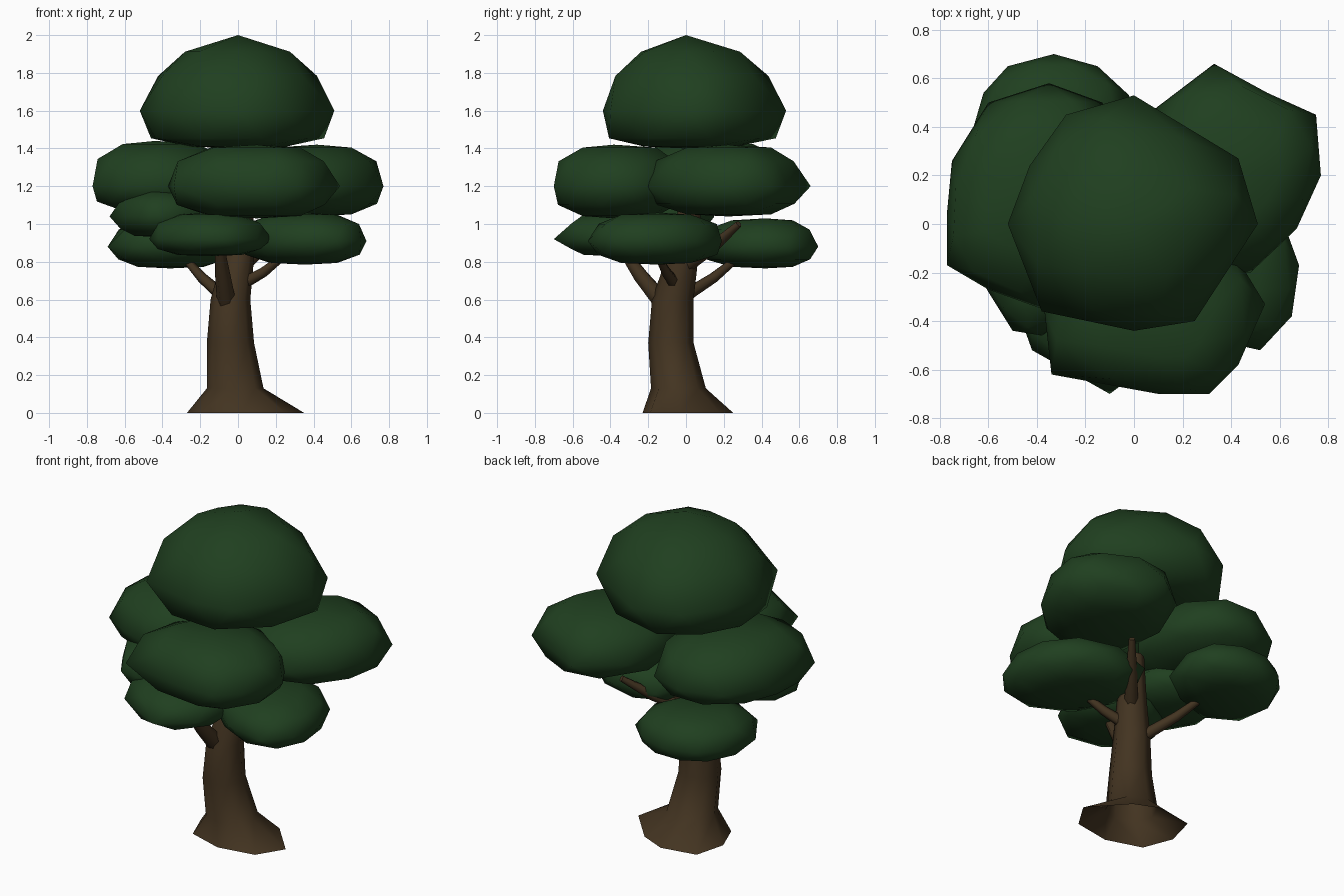
import bpy, bmesh, math
from mathutils import Vector

cube = bpy.data.objects.get("Cube")
if cube:
    bpy.data.objects.remove(cube, do_unlink=True)


def make_material(name, colour):
    mat = bpy.data.materials.new(name)
    mat.use_nodes = True
    mat.diffuse_color = colour
    mat.node_tree.nodes["Principled BSDF"].inputs["Base Color"].default_value = colour
    return mat


LEAF = make_material("leaf green", (0.014, 0.05, 0.014, 1))
BARK = make_material("bark brown", (0.056, 0.034, 0.015, 1))


def loft(name, rings, mat, angle, twists=None):
    """Skin a stack of rings, open below; a ring of one point closes to a tip.
    A twist of 1 or 0 tells which way a half-step ring is zigzagged to the next."""
    bm = bmesh.new()
    loops = [[bm.verts.new(p) for p in ring] for ring in rings]
    for k, (low, high) in enumerate(zip(loops, loops[1:])):
        n = max(len(low), len(high))
        for i in range(n):
            j = (i + 1) % n
            if len(low) == 1:
                bm.faces.new((low[0], high[j], high[i]))
            elif len(high) == 1:
                bm.faces.new((low[i], low[j], high[0]))
            elif twists is None:
                bm.faces.new((low[i], low[j], high[j], high[i]))
            elif twists[k]:
                bm.faces.new((low[i], high[j], high[i]))
                bm.faces.new((low[i], low[j], high[j]))
            else:
                bm.faces.new((low[i], low[j], high[i]))
                bm.faces.new((low[j], high[j], high[i]))
    if len(loops[-1]) > 2:
        bm.faces.new(loops[-1])
    bmesh.ops.recalc_face_normals(bm, faces=bm.faces)
    mesh = bpy.data.meshes.new(name)
    bm.to_mesh(mesh)
    bm.free()
    obj = bpy.data.objects.new(name, mesh)
    bpy.context.collection.objects.link(obj)
    mesh.materials.append(mat)
    bpy.ops.object.select_all(action='DESELECT')
    obj.select_set(True)
    bpy.context.view_layer.objects.active = obj
    bpy.ops.object.shade_smooth_by_angle(angle=math.radians(angle))


# Cross-sections of a leaf clump, low to high: (outline scale, height share, half step)
FLAT = [(0, -1, 0), (.52, -.93, 0), (.93, -.58, 1), (1, 0, 0),
        (.92, .6, 1), (.52, .93, 0), (0, 1, 0)]
DOMED = [(0, -1, 0), (.5, -.95, 0), (.97, -.73, 1), (1, 0, 0),
         (.89, .46, 1), (.54, .78, 0), (0, 1, 0)]


def clump(name, outline, bottom, middle, top, profile=FLAT, centre=None):
    points = [Vector(p) for p in outline]
    centre = Vector(centre) if centre else sum(points, Vector((0, 0))) / len(points)
    halfway = [p.lerp(q, .5) for p, q in zip(points, points[1:] + points[:1])]
    rings = []
    for scale, share, half in profile:
        z = middle + share * (top - middle if share > 0 else middle - bottom)
        ring = [centre.lerp(p, scale) for p in (halfway if half else points)]
        rings.append([(p.x, p.y, z) for p in (ring if scale else [centre])])
    loft(name, rings, LEAF, 80, [half for _, _, half in profile])


# Crown
clump("crown_foliage",
      [(0, .53), (.43, .27), (.51, 0), (.25, -.4), (0, -.44),
       (-.38, -.36), (-.52, 0), (-.43, .24), (-.28, .45)],
      1.4, 1.6, 2, DOMED, (0, 0))

# Middle tier
clump("middle_foliage_side",
      [(-.77, -.17), (-.77, .05), (-.75, .26), (-.6, .5), (-.35, .58),
       (-.13, .5), (0, .2), (-.05, -.15), (-.35, -.36), (-.6, -.27)],
      1.06, 1.2, 1.44)
clump("middle_foliage_front",
      [(-.37, -.35), (-.34, -.62), (.1, -.7), (.31, -.7), (.43, -.58),
       (.54, -.33), (.4, -.1), (.05, .05), (-.22, -.1)],
      1.03, 1.2, 1.42)
clump("middle_foliage_back",
      [(.08, .47), (.33, .66), (.55, .54), (.75, .45), (.77, .2),
       (.67, -.02), (.48, -.2), (.15, -.2), (-.02, .12)],
      1.04, 1.2, 1.42)

# Lower tier
clump("lower_foliage_back",
      [(-.69, .3), (-.62, .54), (-.52, .65), (-.33, .7), (-.15, .65),
       (-.02, .53), (-.05, .25), (-.3, .08), (-.55, .08)],
      .765, .88, 1.03)
clump("lower_foliage_front",
      [(-.47, -.38), (-.42, -.52), (-.1, -.7), (.1, -.55), (.18, -.35),
       (.05, -.15), (-.2, -.1), (-.38, -.2)],
      .83, .92, 1.06)
clump("lower_foliage_left",
      [(.68, -.17), (.65, -.38), (.52, -.52), (.25, -.46), (.03, -.28),
       (0, .02), (.08, .19), (.4, .19), (.6, .05)],
      .785, .91, 1.06)
clump("lower_foliage_right",
      [(-.68, -.12), (-.6, -.28), (-.5, -.44), (-.38, -.46), (-.15, -.3),
       (-.1, -.05), (-.3, .15), (-.55, .1)],
      .93, 1.04, 1.18)


# Trunk: splayed foot, then centre x, centre y, radius x, radius y, height
SIDES = 8
FOOT = [(.35, -.03), (.16, .18), (0, .25), (-.22, .21),
        (-.27, .02), (-.2, -.16), (.02, -.23), (.25, -.19)]
TRUNK = [(-.015, -.04, .15, .145, .13),
         (-.04, -.08, .125, .12, .37), (-.04, -.07, .105, .11, .6),
         (0, -.02, .085, .085, .82), (.02, .02, .06, .06, 1.08)]
loft("trunk", [[(x, y, 0) for x, y in FOOT]]
     + [[(x + rx * math.cos(a), y + ry * math.sin(a), z)
         for a in (math.tau * i / SIDES for i in range(SIDES))]
        for x, y, rx, ry, z in TRUNK], BARK, 50)


# Branches: tapered limbs with a slight upward bend
def branch(name, start, end, radius):
    start, end = Vector(start), Vector(end)
    turn = (end - start).to_track_quat('Z', 'Y')
    rings = []
    for t, size in ((0, 1), (.5, .8), (1, .45)):
        centre = start.lerp(end, t) - Vector((0, 0, .06 * t * (1 - t)))
        rings.append([centre + turn @ Vector((math.cos(a), math.sin(a), 0)) * radius * size
                      for a in (math.tau * i / 6 for i in range(6))])
    loft(name, rings, BARK, 65)


branch("front_branch", (-.06, -.12, .58), (-.1, -.36, .9), .052)
branch("left_branch", (0, -.05, .67), (.27, -.16, .85), .035)
branch("back_right_branch", (-.07, -.02, .61), (-.31, .31, .85), .035)
branch("back_left_branch", (.02, 0, .78), (.25, .28, 1.0), .04)
